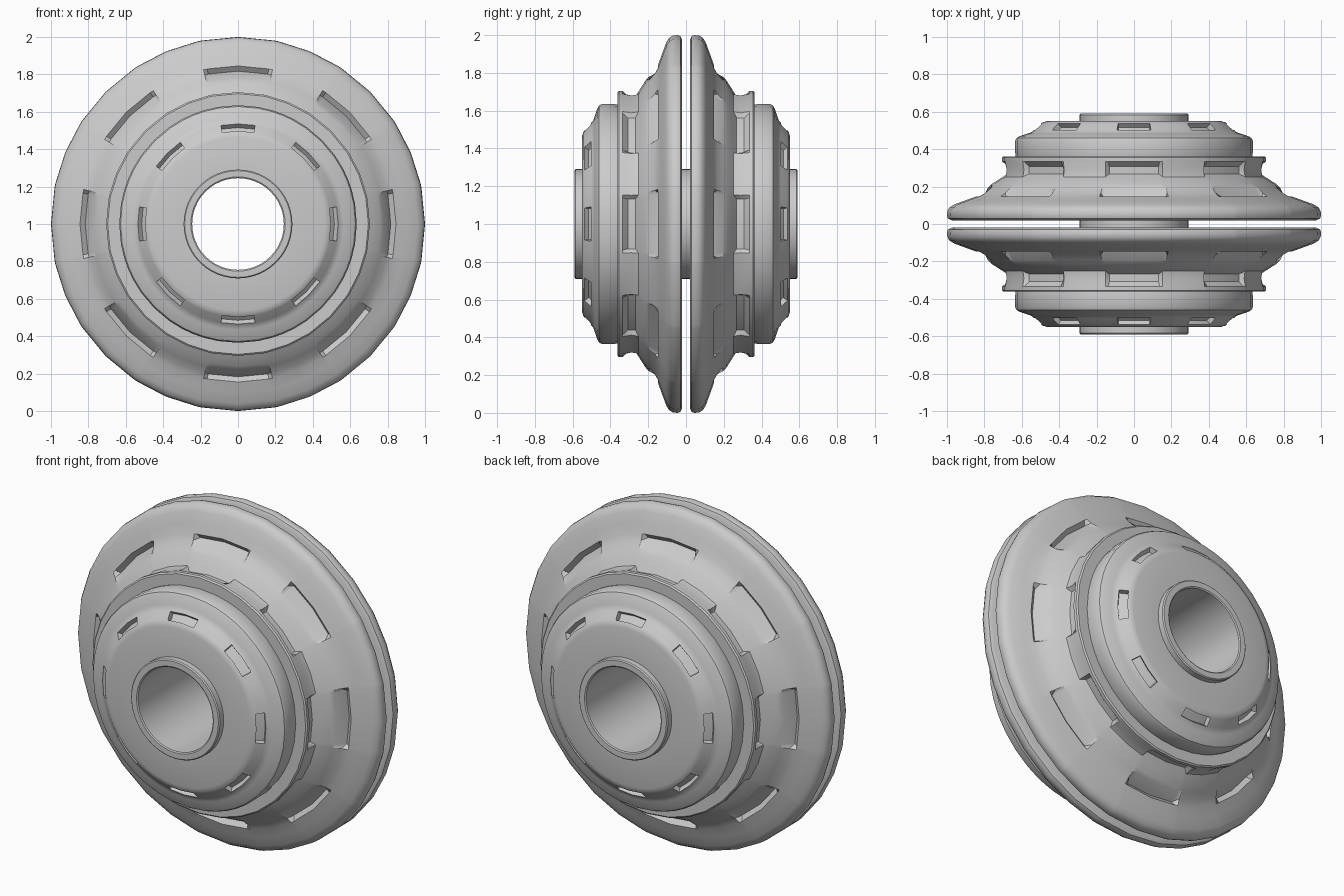
import bpy, bmesh
from math import sin, cos, radians

if "Cube" in bpy.data.objects:
    bpy.data.objects.remove(bpy.data.objects["Cube"])

CENTRE_Z = 1.0


def lathe(name, columns, side, closed=False):
    """Skin (angle, profile) columns around the y axis; profile points are (radius, y)."""
    bm = bmesh.new()
    grid = []
    for ang, prof in columns:
        a = radians(ang)
        grid.append([bm.verts.new((r * cos(a), y * side, CENTRE_Z + r * sin(a))) for r, y in prof])
    n, m = len(grid), len(grid[0])
    for i in range(n):
        c, d = grid[i], grid[(i + 1) % n]
        for j in range(m if closed else m - 1):
            k = (j + 1) % m
            bm.faces.new((c[j], c[k], d[k], d[j]))
    bmesh.ops.remove_doubles(bm, verts=bm.verts, dist=1e-4)
    bmesh.ops.recalc_face_normals(bm, faces=bm.faces)
    mesh = bpy.data.meshes.new(name)
    bm.to_mesh(mesh)
    bm.free()
    ob = bpy.data.objects.new(name, mesh)
    bpy.context.collection.objects.link(ob)
    bpy.context.view_layer.objects.active = ob
    bpy.ops.object.select_all(action='DESELECT')
    ob.select_set(True)
    bpy.ops.object.shade_smooth_by_angle(angle=radians(30))
    return ob


def sectors(plain, cut, cut_angles, plain_angles):
    """Eight repeats of a cut-out span followed by a plain span."""
    cols = []
    for s in range(8):
        cols += [(45 * s + a, cut) for a in cut_angles]
        cols += [(45 * s + a, plain) for a in plain_angles]
    return cols


# Flared disc: back face, rounded rim, concave slope, dome and collar
rim = [(0.26, 0.02), (0.975, 0.02), (0.995, 0.03), (1.0, 0.045), (0.998, 0.07),
       (0.985, 0.09), (0.96, 0.105), (0.90, 0.127), (0.845, 0.147)]
dome = [(0.78, 0.195), (0.76, 0.214), (0.72, 0.24)]
collar_top = [(0.705, 0.335), (0.705, 0.355), (0.697, 0.362), (0.50, 0.362)]
disc_plain = rim + [(0.815, 0.165)] + dome + [(0.703, 0.252), (0.697, 0.29)] + collar_top
disc_cut = rim + [(0.817, 0.125)] + dome + [(0.675, 0.268), (0.675, 0.308)] + collar_top

# Stepped cap with eight recessed windows on the chamfer
cap_low = [(0.55, 0.355), (0.632, 0.36), (0.635, 0.38), (0.635, 0.445), (0.628, 0.46),
           (0.61, 0.47), (0.565, 0.485), (0.55, 0.49), (0.535, 0.503)]
cap_high = [(0.497, 0.537), (0.487, 0.544), (0.465, 0.55), (0.26, 0.55)]
cap_plain = cap_low + [(0.535, 0.503), (0.497, 0.537)] + cap_high
cap_cut = cap_low + [(0.515, 0.481), (0.477, 0.515)] + cap_high

for label, side in (("front", -1), ("back", 1)):
    lathe(label + "_disc", sectors(disc_plain, disc_cut,
                                   (-11.25, 0, 11.25), (12.6, 22.5, 32.4)), side)
    lathe(label + "_cap", sectors(cap_plain, cap_cut,
                                  (-9.8, 0, 9.8), (9.8, 16.9, 22.5, 28.1, 35.2)), side)

# Hollow axle tube through both halves
tube = [(0.245, -0.585), (0.252, -0.59), (0.285, -0.59), (0.291, -0.584),
        (0.291, 0.584), (0.285, 0.59), (0.252, 0.59), (0.245, 0.585)]
lathe("axle_tube", [(i * 7.5, tube) for i in range(48)], 1, closed=True)
